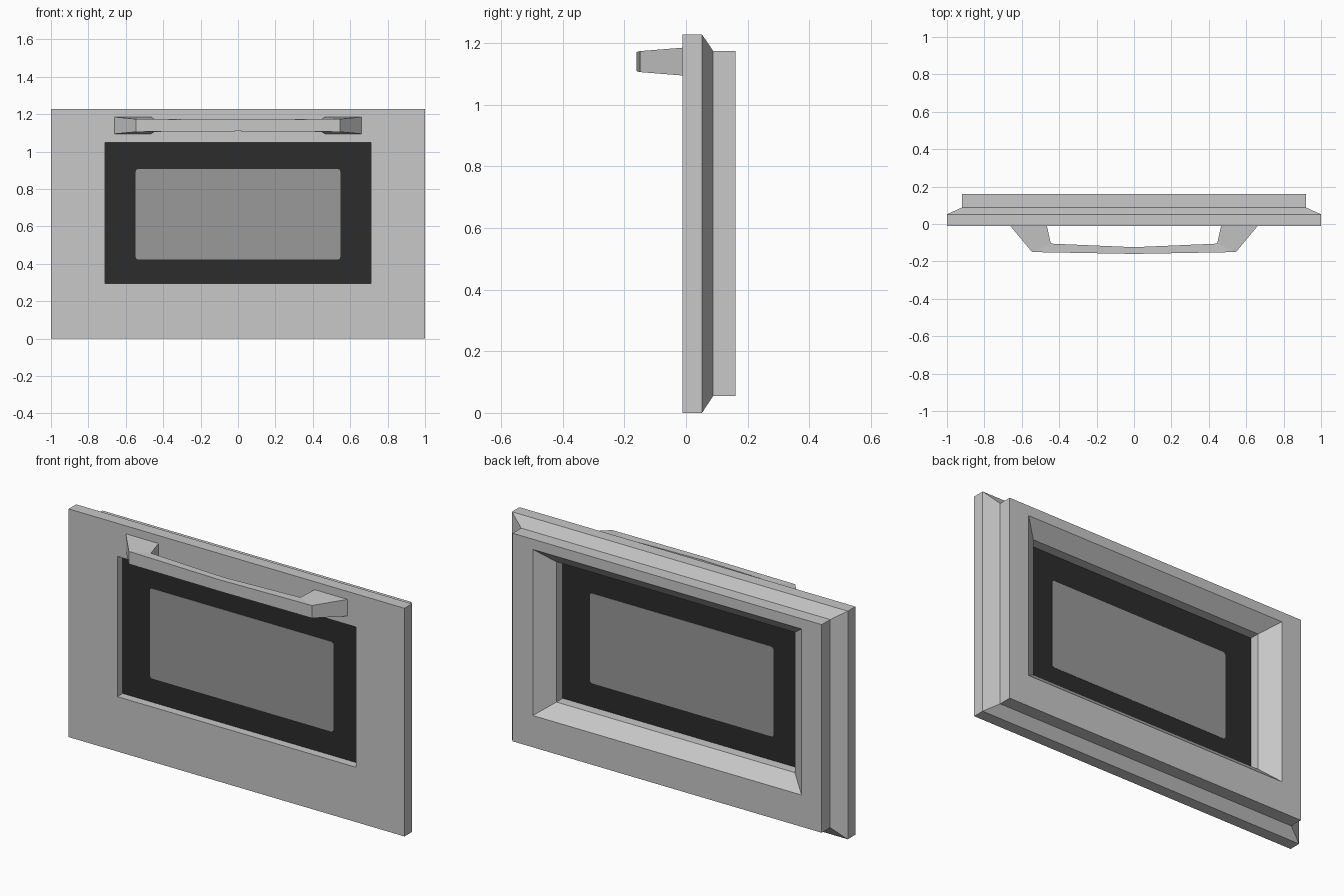
import bpy
import math

if "Cube" in bpy.data.objects:
    bpy.data.objects.remove(bpy.data.objects["Cube"])


def material(name, value):
    m = bpy.data.materials.new(name)
    m.diffuse_color = (value, value, value, 1)
    m.use_nodes = True
    m.node_tree.nodes["Principled BSDF"].inputs["Base Color"].default_value = m.diffuse_color
    return m


metal = material("grey_metal", 0.58)
black = material("black_border", 0.025)
glass = material("grey_glass", 0.32)


def make_object(name, verts, faces, mat):
    me = bpy.data.meshes.new(name)
    me.from_pydata(verts, [], faces)
    me.materials.append(mat)
    ob = bpy.data.objects.new(name, me)
    bpy.context.collection.objects.link(ob)
    # consistent outward normals
    bpy.context.view_layer.objects.active = ob
    ob.select_set(True)
    bpy.ops.object.mode_set(mode='EDIT')
    bpy.ops.mesh.select_all(action='SELECT')
    bpy.ops.mesh.normals_make_consistent(inside=False)
    bpy.ops.object.mode_set(mode='OBJECT')
    ob.select_set(False)
    return ob


def bridge(loops, closed):
    """Quads between successive vertex loops of equal length."""
    n, count = len(loops[0]), len(loops)
    verts = [v for loop in loops for v in loop]
    faces = []
    for i in range(count if closed else count - 1):
        a, b = i * n, (i + 1) % count * n
        faces += [(a + k, a + (k + 1) % n, b + (k + 1) % n, b + k) for k in range(n)]
    if not closed:
        faces += [tuple(range(n)), tuple(range((count - 1) * n, count * n))]
    return verts, faces


def rect(y, hx, z0, z1):
    return [(-hx, y, z0), (hx, y, z0), (hx, y, z1), (-hx, y, z1)]


# Door frame: one rectangular profile swept round the window opening
frame_loops = [
    rect(-0.012, 0.71, 0.295, 1.05),     # front opening
    rect(-0.012, 1.0, 0.0, 1.228),       # front outer edge
    rect(0.052, 1.0, 0.0, 1.228),        # slab back edge
    rect(0.088, 0.92, 0.055, 1.175),     # chamfer
    rect(0.16, 0.92, 0.055, 1.175),      # back outer edge
    rect(0.16, 0.80, 0.226, 1.12),       # back opening
    rect(0.088, 0.71, 0.295, 1.05),      # funnel bottom
]
make_object("door_frame", *bridge(frame_loops, True), metal)

# Window: dark border plate with a lighter round-cornered pane through it
make_object("window_border",
            *bridge([rect(0.033, 0.71, 0.295, 1.05), rect(0.035, 0.71, 0.295, 1.05)], False), black)


def rounded(y, hx, z0, z1, r):
    pts = []
    for cx, cz, start in ((hx - r, z1 - r, 0), (r - hx, z1 - r, 90),
                          (r - hx, z0 + r, 180), (hx - r, z0 + r, 270)):
        for k in range(4):
            a = math.radians(start + 30 * k)
            pts.append((cx + r * math.cos(a), y, cz + r * math.sin(a)))
    return pts


make_object("window_pane",
            *bridge([rounded(y, 0.547, 0.423, 0.907, 0.015) for y in (0.0315, 0.0365)], False), glass)

# Handle: slightly bowed bar with splayed legs, tapering in height away from the door
half = [((0.66, -0.012, 0.045), (0.465, -0.012, 0.045)),
        ((0.545, -0.15, 0.034), (0.445, -0.105, 0.034))]
middle = ((0.0, -0.16, 0.031), (0.0, -0.124, 0.031))
mirrored = [tuple((-x, y, h) for x, y, h in pair) for pair in half]
sections = mirrored + [middle] + half[::-1]
ZC = 1.14
handle_loops = [[(o[0], o[1], ZC - o[2]), (o[0], o[1], ZC + o[2]),
                 (i[0], i[1], ZC + i[2]), (i[0], i[1], ZC - i[2])] for o, i in sections]
make_object("handle", *bridge(handle_loops, False), metal)
